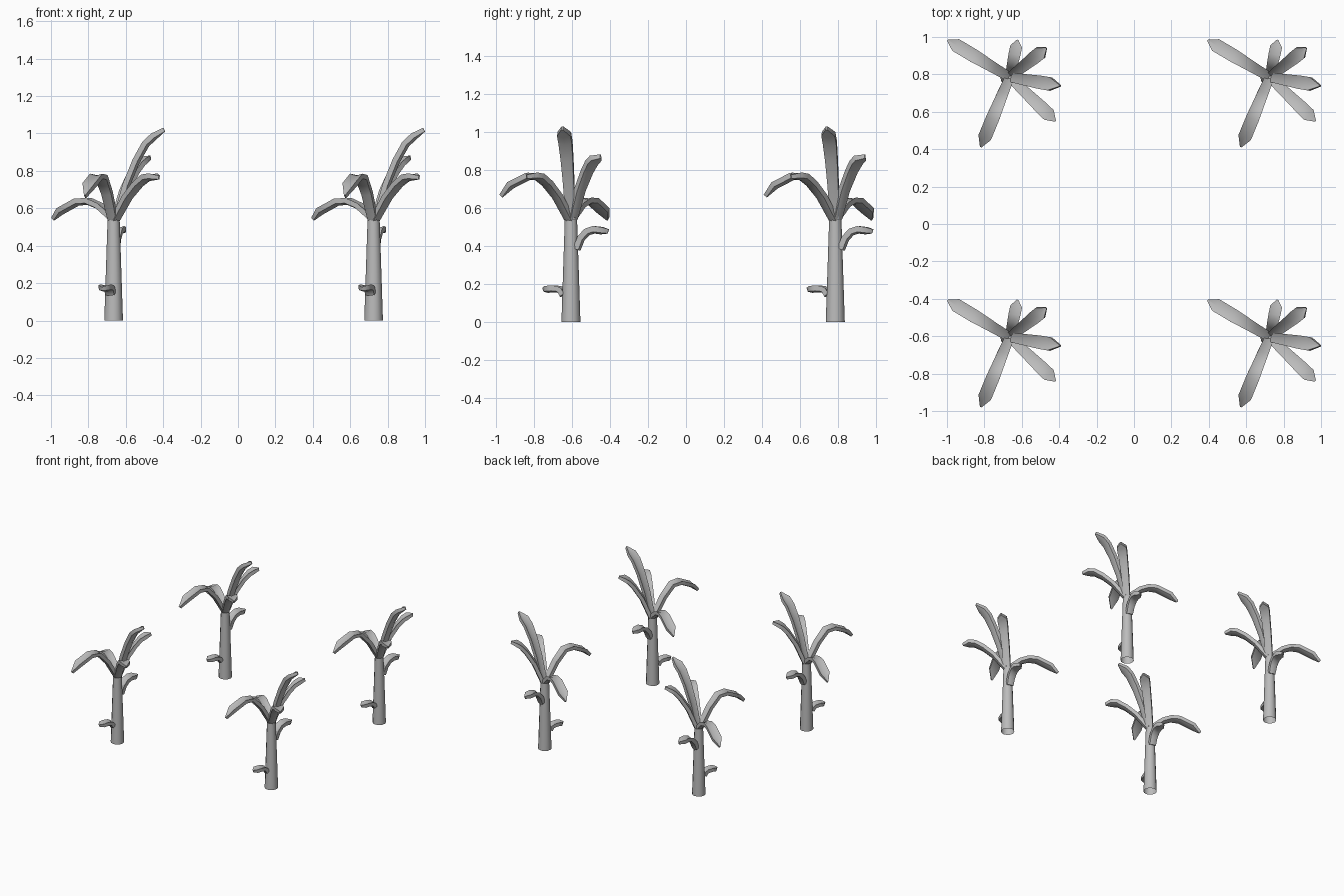
import bpy
import bmesh
from math import hypot, radians
from mathutils import Vector, Matrix

cube = bpy.data.objects.get("Cube")
if cube:
    bpy.data.objects.remove(cube, do_unlink=True)

grey = bpy.data.materials.new("plain_grey")
grey.use_nodes = True
grey.diffuse_color = (0.5, 0.5, 0.5, 1)
grey.node_tree.nodes["Principled BSDF"].inputs["Base Color"].default_value = (0.5, 0.5, 0.5, 1)


def finish(bm, name):
    bmesh.ops.recalc_face_normals(bm, faces=bm.faces)
    mesh = bpy.data.meshes.new(name)
    bm.to_mesh(mesh)
    bm.free()
    mesh.materials.append(grey)
    for face in mesh.polygons:
        face.use_smooth = True
    mesh.set_sharp_from_angle(angle=radians(48))
    return mesh


def trunk_mesh():
    """Tapered stem, open at the foot."""
    bm = bmesh.new()
    bmesh.ops.create_cone(bm, cap_ends=True, segments=12, radius1=0.05,
                          radius2=0.032, depth=0.55,
                          matrix=Matrix.Translation((0, 0, 0.275)))
    foot = [f for f in bm.faces if f.calc_center_median().z < 0.01]
    bmesh.ops.delete(bm, geom=foot, context="FACES_ONLY")
    return finish(bm, "trunk")


def leaf_mesh(name, reach, profile, base_half=0.025, half=0.036, thick=0.028):
    """Thick, gently channelled leaf: profile holds (fraction of reach, height)."""
    bm = bmesh.new()
    pts = [Vector((reach[0] * t, reach[1] * t, z)) for t, z in profile]
    side = Vector((-reach[1], reach[0], 0)) / hypot(*reach)
    last = len(pts) - 1
    rings = []
    for i, p in enumerate(pts):
        tangent = (pts[min(i + 1, last)] - pts[max(i - 1, 0)]).normalized()
        down = -tangent.cross(side)
        w = base_half + (half - base_half) * min(1, i / (last - 2))
        depth = thick
        if i == last:
            # Pointed in plan, blunt in thickness
            w, depth = 0.004, thick * 0.75
        fold = 0.3 * w
        section = [(w, 0), (0, fold), (-w, 0),
                   (-w, depth), (0, depth + fold), (w, depth)]
        rings.append([bm.verts.new(p + side * s + down * d) for s, d in section])
    for a, b in zip(rings, rings[1:]):
        for k in range(6):
            n = (k + 1) % 6
            bm.faces.new((a[k], a[n], b[n], b[k]))
    for ring in (rings[0], rings[-1]):
        bm.faces.new(ring)
    return finish(bm, name)


parts = [
    trunk_mesh(),
    leaf_mesh("drooping_leaf", (-0.335, 0.2),
              [(0, .56), (.22, .628), (.4, .655), (.58, .652), (.86, .6), (.99, .55)]),
    leaf_mesh("front_leaf", (-0.155, -0.375),
              [(0, .55), (.2, .69), (.4, .778), (.6, .785), (.86, .735), (1, .67)]),
    leaf_mesh("side_leaf", (0.245, -0.235),
              [(0, .55), (.27, .67), (.5, .74), (.7, .78), (.86, .787), (1, .775)]),
    leaf_mesh("tall_leaf", (0.265, -0.045),
              [(0, .55), (.2, .73), (.4, .86), (.6, .955), (.78, 1), (1, 1.03)]),
    leaf_mesh("back_leaf", (0.195, 0.155),
              [(0, .55), (.25, .7), (.5, .8), (.67, .85), (.82, .875), (1, .882)]),
    leaf_mesh("upper_stem_leaf", (0.043, 0.2),
              [(.08, .39), (.2, .45), (.38, .49), (.6, .505), (.82, .5), (1, .488)],
              half=0.032, thick=0.03),
    leaf_mesh("lower_stem_leaf", (-0.063, -0.15),
              [(.18, .15), (.28, .178), (.42, .19), (.65, .193), (.85, .19), (1, .18)],
              half=0.03),
]

# Four identical plants on a square
for row, y in (("front", -0.605), ("back", 0.785)):
    for column, x in (("right", -0.665), ("left", 0.725)):
        for mesh in parts:
            obj = bpy.data.objects.new(f"{row}_{column}_{mesh.name}", mesh)
            obj.location = (x, y, 0)
            bpy.context.collection.objects.link(obj)
